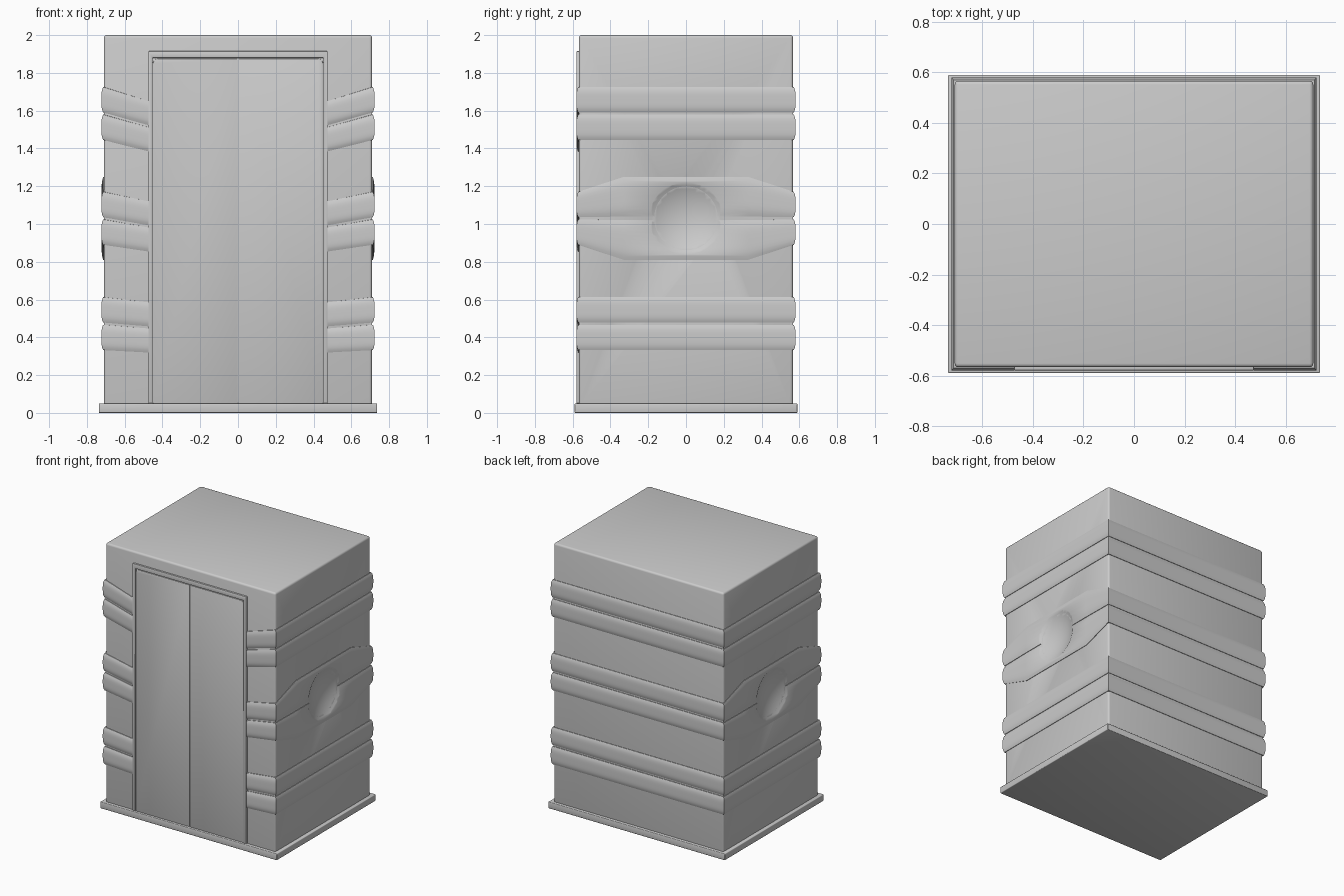
import bpy, bmesh, math
from mathutils import Vector

cube = bpy.data.objects.get("Cube")
if cube:
    bpy.data.objects.remove(cube, do_unlink=True)

grey = bpy.data.materials.new("plain grey")
grey.use_nodes = True
grey.diffuse_color = (0.6, 0.6, 0.6, 1)
grey.node_tree.nodes["Principled BSDF"].inputs["Base Color"].default_value = (0.6, 0.6, 0.6, 1)

HX, HY = 0.71, 0.567          # half width and half depth of the cabin


def finish(name, bm, bevel=0.0, segments=3):
    bmesh.ops.recalc_face_normals(bm, faces=bm.faces)
    mesh = bpy.data.meshes.new(name)
    bm.to_mesh(mesh)
    bm.free()
    mesh.materials.append(grey)
    ob = bpy.data.objects.new(name, mesh)
    bpy.context.collection.objects.link(ob)
    if bevel:
        mod = ob.modifiers.new("Bevel", 'BEVEL')
        mod.width, mod.segments = bevel, segments
        mod.limit_method = 'ANGLE'
    return ob


def smooth(ob):
    bpy.ops.object.select_all(action='DESELECT')
    ob.select_set(True)
    bpy.context.view_layer.objects.active = ob
    for mod in list(ob.modifiers):
        bpy.ops.object.modifier_apply(modifier=mod.name)
    bpy.ops.object.shade_smooth_by_angle(angle=math.radians(35))


def box(name, low, high, bevel=0.0):
    bm = bmesh.new()
    bmesh.ops.create_cube(bm, size=1)
    low, high = Vector(low), Vector(high)
    for v in bm.verts:
        v.co = (low + high) / 2 + v.co * (high - low)
    return finish(name, bm, bevel)


def prism(name, outline, y_front, y_back, bevel):
    """Extrude an outline in x and z along y."""
    bm = bmesh.new()
    face = bm.faces.new([bm.verts.new((x, y_front, z)) for x, z in outline])
    new = bmesh.ops.extrude_face_region(bm, geom=[face])["geom"]
    for v in new:
        if isinstance(v, bmesh.types.BMVert):
            v.co.y = y_back
    return finish(name, bm, bevel, 2)


def ridge_section(half):
    """Closed section (outward, up) of two rounded ridges with a groove."""
    pts = [(-0.02, -half)]
    width = half - 0.006
    for mid in (-half + width / 2, half - width / 2):
        pts.append((0.0, mid - width / 2))
        for i in range(11):
            u = -1 + i / 5
            pts.append((0.004 + 0.009 * (1 - u ** 4), mid + u * width / 2))
        pts.append((0.0, mid + width / 2))
    return pts + [(-0.02, half)]


def band(name, z, drop, flare):
    """Sweep the ridges from one side of the door around to the other."""
    half = [(0, HY, 0, 1, 0, 1), (HX, HY, 1, 1, 0, 1)]
    if flare > 1:
        half += [(HX, 0.33, 1, 0, 0, flare), (HX, -0.33, 1, 0, 0, flare)]
    half += [(HX, -HY, 1, -1, 0, 1), (0.475, -HY, 0, -1, drop, 0.95)]
    left = [(-x, y, -nx, ny, d, s) for x, y, nx, ny, d, s in half[1:]]
    bm = bmesh.new()
    rings = []
    for x, y, nx, ny, d, s in left[::-1] + half[1:]:
        rings.append([bm.verts.new((x + nx * o, y + ny * o, z - d + up * s))
                      for o, up in ridge_section(0.14)])
    n = len(rings[0])
    for a, b in zip(rings, rings[1:]):
        for i in range(n):
            j = (i + 1) % n
            bm.faces.new((a[i], a[j], b[j], b[i]))
    bm.faces.new(rings[0])
    bm.faces.new(rings[-1][::-1])
    return finish(name, bm)


# Cabin and floor plate
body = box("cabin_body", (-HX, -HY, 0.03), (HX, HY, 2), 0.015)
base = box("floor_plate", (-0.737, -0.59, 0), (0.737, 0.59, 0.05), 0.005)

# Ridged bands
bands = [band("upper_band", 1.585, 0.0675, 1),
         band("middle_band", 1.03, 0.0425, 1.57),
         band("lower_band", 0.4725, 0.02, 1)]

# Round dishes hollowed into both sides
radius, depth = 0.195, 0.05
ball = (radius ** 2 + depth ** 2) / (2 * depth)
cutters = []
for side in (-1, 1):
    bm = bmesh.new()
    bmesh.ops.create_uvsphere(bm, u_segments=96, v_segments=64, radius=ball)
    cutter = finish("dish_cutter", bm)
    cutter.location = (side * (HX + 0.013 - depth + ball), 0, 1.03)
    cutter.hide_render = True
    cutters.append(cutter)
    for ob in (body, bands[1]):
        mod = ob.modifiers.new("Dish", 'BOOLEAN')
        mod.operation, mod.object, mod.solver = 'DIFFERENCE', cutter, 'EXACT'
bpy.context.view_layer.update()

# Door frame
frame = prism("door_frame",
              [(-0.475, 0.05), (-0.475, 1.915), (0.475, 1.915), (0.475, 0.05),
               (0.452, 0.05), (0.452, 1.88), (-0.452, 1.88), (-0.452, 0.05)],
              -0.58, -0.55, 0.004)

# Two sliding door leaves with a rounded outer top corner
leaves = []
for side, label in ((1, "left"), (-1, "right")):
    outline = [(0.002, 0.05), (0.45, 0.05)]
    for i in range(6):
        a = i / 5 * math.pi / 2
        outline.append((0.425 + 0.025 * math.cos(a), 1.85 + 0.025 * math.sin(a)))
    outline.append((0.002, 1.875))
    leaves.append(prism(label + "_door_leaf", [(side * x, z) for x, z in outline],
                        -0.575, -0.55, 0.003))

for ob in [body, base, frame] + bands + leaves:
    smooth(ob)
for cutter in cutters:
    bpy.data.objects.remove(cutter, do_unlink=True)
